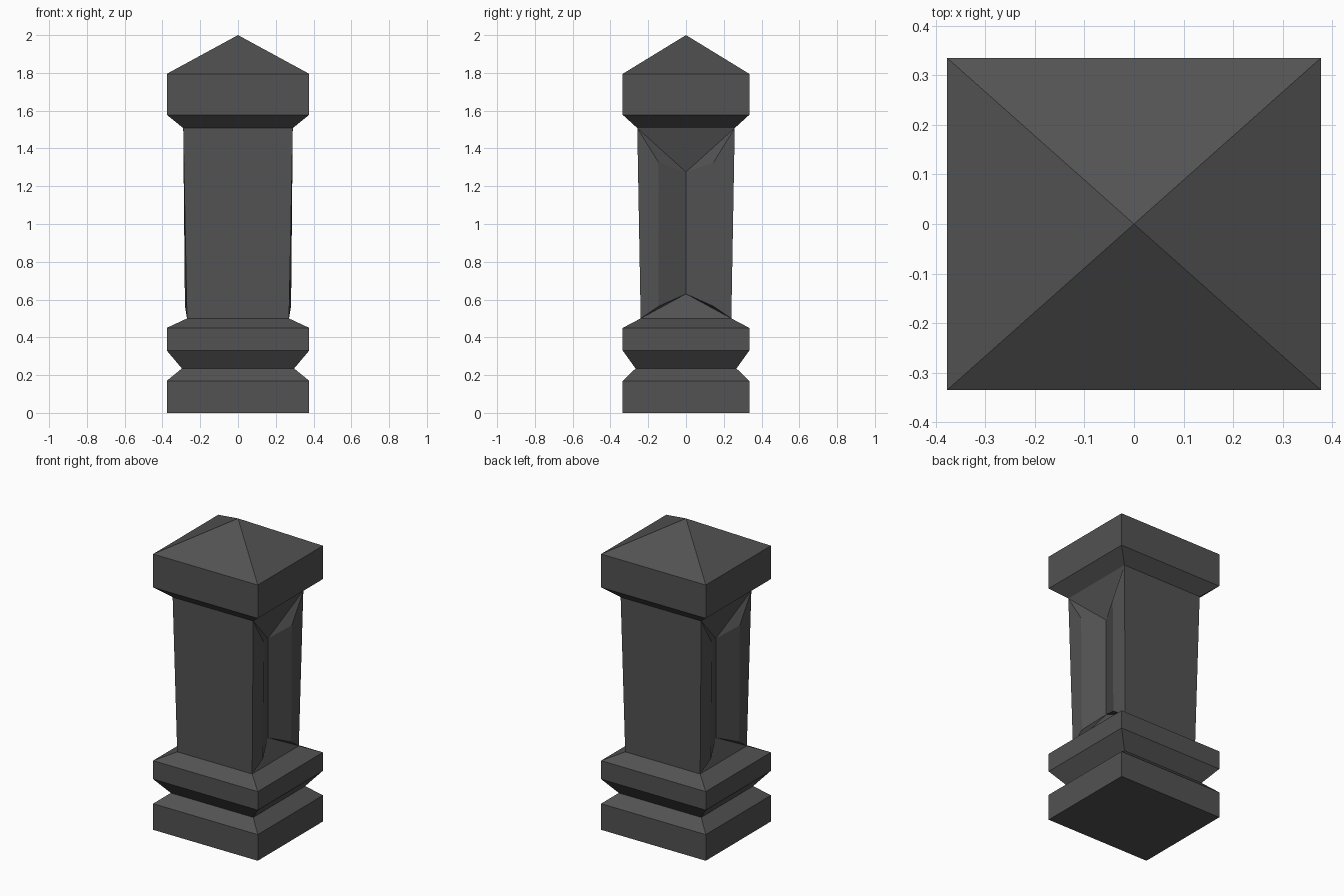
import bpy

cube = bpy.data.objects.get("Cube")
if cube:
    bpy.data.objects.remove(cube, do_unlink=True)

stone = bpy.data.materials.new("dark_grey_stone")
stone.use_nodes = True
colour = (0.085, 0.085, 0.085, 1)
stone.diffuse_color = colour
stone.node_tree.nodes["Principled BSDF"].inputs["Base Color"].default_value = colour


def make_object(name, verts, faces):
    mesh = bpy.data.meshes.new(name)
    mesh.from_pydata(verts, [], faces)
    mesh.materials.append(stone)
    obj = bpy.data.objects.new(name, mesh)
    bpy.context.collection.objects.link(obj)
    return obj


def ring(hx, hy, z):
    return [(-hx, -hy, z), (hx, -hy, z), (hx, hy, z), (-hx, hy, z)]


def loft(levels):
    """Rectangular rings joined by side quads."""
    verts, faces = [], []
    for level in levels:
        verts += ring(*level)
    for k in range(len(levels) - 1):
        a = 4 * k
        for i in range(4):
            j = (i + 1) % 4
            faces.append((a + i, a + j, a + 4 + j, a + 4 + i))
    return verts, faces


WIDE = (0.377, 0.335)
WAIST = (0.297, 0.267)
FOOT = (0.27, 0.24, 0.5)
NECK = (0.29, 0.258, 1.508)

# Stepped base with a pinched waist, closed underneath
verts, faces = loft([(*WIDE, 0), (*WIDE, 0.17), (*WAIST, 0.235),
                     (*WIDE, 0.33), (*WIDE, 0.45), FOOT])
make_object("base", verts, faces + [(3, 2, 1, 0)])

# Cap with a pyramid top
verts, faces = loft([NECK, (*WIDE, 1.578), (*WIDE, 1.795)])
tip = len(verts)
verts.append((0, 0, 2))
faces += [(tip - 4 + i, tip - 4 + (i + 1) % 4, tip) for i in range(4)]
make_object("cap", verts, faces)

# Tapered shaft: plain front and back
verts = ring(*FOOT) + ring(*NECK)
make_object("shaft", verts, [(0, 1, 5, 4), (2, 3, 7, 6)])


# Shaft sides: a vertical V groove with sloped ends
def groove_side(name, side):
    def row(end, shoulder, centre):
        hx, hy, z = end
        return [(side * hx, -side * hy, z), shoulder(-1), centre, shoulder(1),
                (side * hx, side * hy, z)]

    low = row(FOOT, lambda s: (side * 0.281, side * s * 0.145, 0.565),
              (side * 0.215, 0, 0.63))
    high = row(NECK, lambda s: (side * 0.286, side * s * 0.145, 1.325),
               (side * 0.215, 0, 1.275))
    walls = [(i, i + 1, i + 6, i + 5) for i in range(4)]
    ends = [(0, 2, 1), (0, 4, 2), (2, 4, 3), (5, 6, 7), (5, 7, 9), (7, 8, 9)]
    make_object(name, low + high, walls + ends)


groove_side("groove_left", 1)
groove_side("groove_right", -1)
